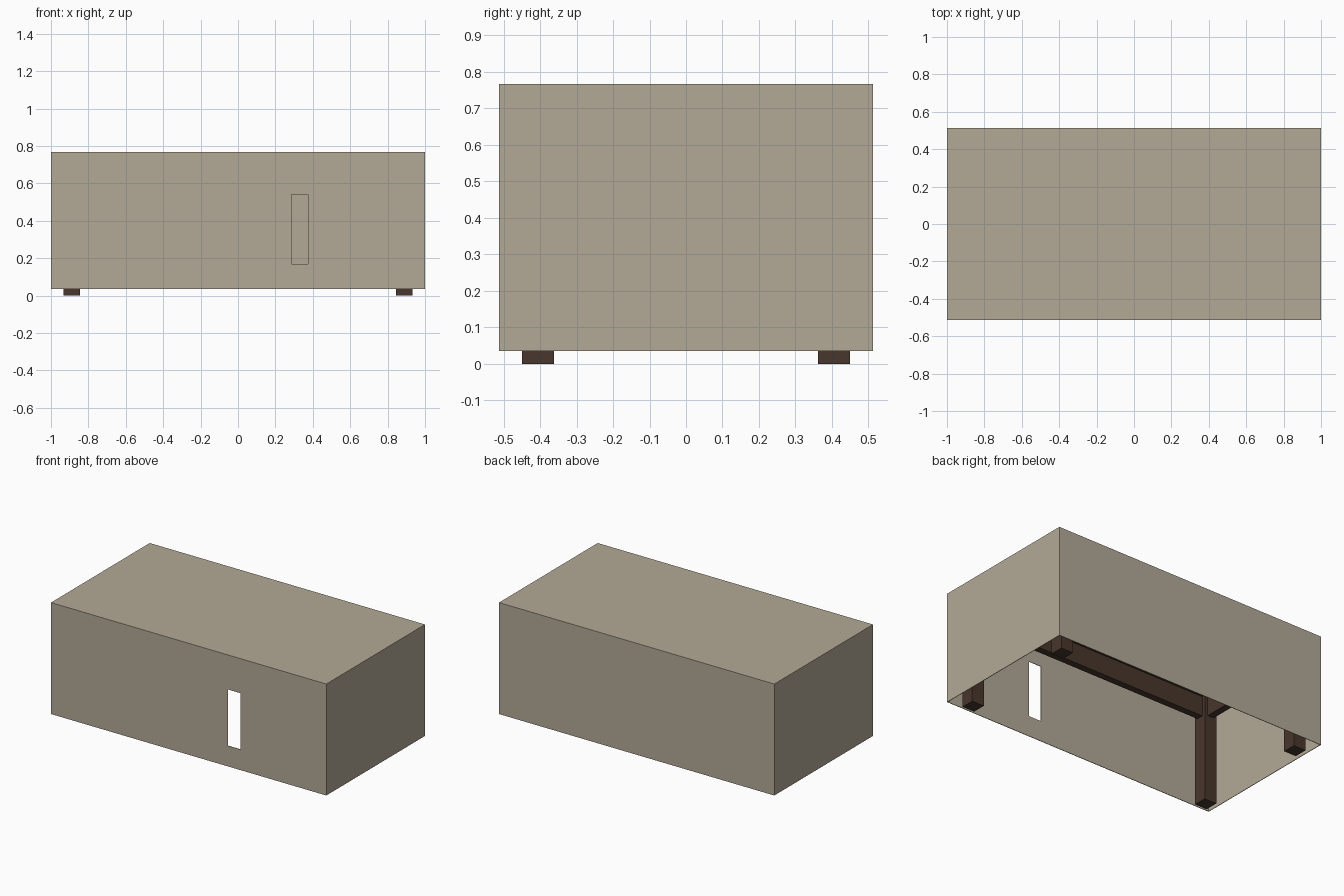
import bpy, bmesh

if "Cube" in bpy.data.objects:
    bpy.data.objects.remove(bpy.data.objects["Cube"])


def material(name, rgb):
    m = bpy.data.materials.new(name)
    m.diffuse_color = (*rgb, 1)
    m.use_nodes = True
    m.node_tree.nodes["Principled BSDF"].inputs["Base Color"].default_value = m.diffuse_color
    return m


cloth_mat = material("beige_cloth", (0.45, 0.40, 0.31))
wood_mat = material("dark_wood", (0.065, 0.038, 0.026))


def box(name, x, y, z, mat=None, open_bottom=False):
    """Axis-aligned box from (min, max) ranges, optionally without its floor."""
    bm = bmesh.new()
    bmesh.ops.create_cube(bm, size=1)
    for v in bm.verts:
        v.co = [r[0] if c < 0 else r[1] for c, r in zip(v.co, (x, y, z))]
    bm.normal_update()
    if open_bottom:
        floor = [f for f in bm.faces if f.normal.z < -0.9]
        bmesh.ops.delete(bm, geom=floor, context='FACES_ONLY')
    me = bpy.data.meshes.new(name)
    bm.to_mesh(me)
    bm.free()
    ob = bpy.data.objects.new(name, me)
    bpy.context.collection.objects.link(ob)
    if mat:
        me.materials.append(mat)
    return ob


def span(side, a, b):
    return tuple(sorted((side * a, side * b)))


# Cloth cover: thin open-bottomed shell with a slot in the front
cover = box("cloth_cover", (-1, 1), (-0.512, 0.512), (0.035, 0.767),
            cloth_mat, open_bottom=True)
thick = cover.modifiers.new("thickness", 'SOLIDIFY')
thick.thickness = 0.005
thick.offset = -1
cutter = box("slot_cutter", (0.285, 0.375), (-0.6, -0.45), (0.17, 0.54))
cutter.hide_render = True
cutter.hide_viewport = True
cutter.display_type = 'WIRE'
slot = cover.modifiers.new("slot", 'BOOLEAN')
slot.operation = 'DIFFERENCE'
slot.solver = 'EXACT'
slot.object = cutter

# Table top just under the cover
box("table_top", (-0.985, 0.985), (-0.497, 0.497), (0.70, 0.757), wood_mat)

# Four square legs
for sx, xn in ((-1, "left"), (1, "right")):
    for sy, yn in ((-1, "front"), (1, "back")):
        box(f"{yn}_{xn}_leg", span(sx, 0.845, 0.933), span(sy, 0.362, 0.45),
            (0, 0.70), wood_mat)

# Aprons between the legs
for s, yn, xn in ((-1, "front", "left"), (1, "back", "right")):
    box(f"{yn}_apron", (-0.845, 0.845), span(s, 0.385, 0.43), (0.57, 0.70), wood_mat)
    box(f"{xn}_apron", span(s, 0.867, 0.912), (-0.362, 0.362), (0.57, 0.70), wood_mat)
